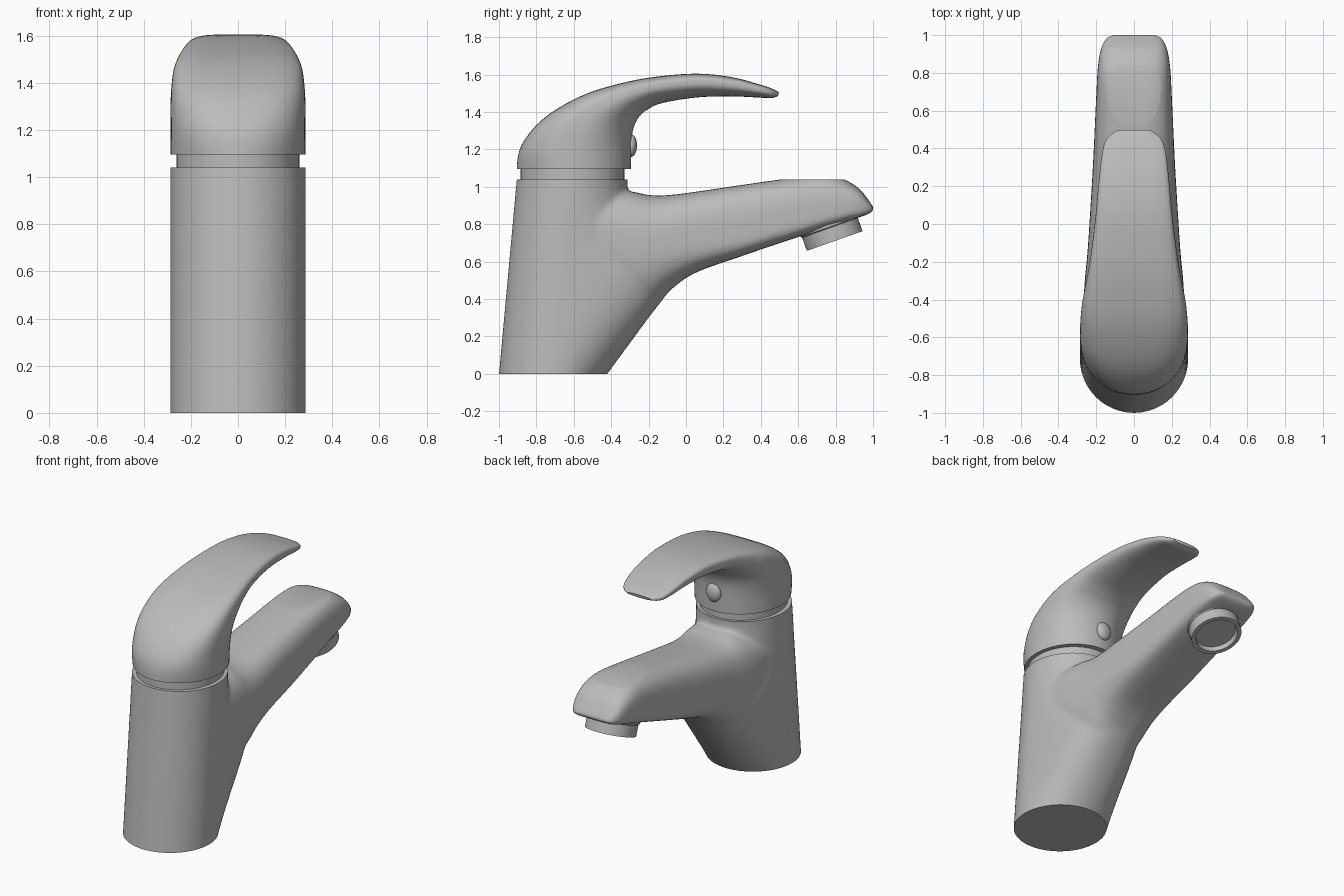
import bpy, bmesh, math
from mathutils import Matrix, Vector

if "Cube" in bpy.data.objects:
    bpy.data.objects.remove(bpy.data.objects["Cube"])

metal = bpy.data.materials.new("grey_metal")
metal.use_nodes = True
grey = (0.5, 0.5, 0.5, 1)
metal.diffuse_color = grey
metal.node_tree.nodes["Principled BSDF"].inputs["Base Color"].default_value = grey


def finish(bm, name, angle=35):
    """Turn a bmesh into a smooth-shaded object."""
    bmesh.ops.recalc_face_normals(bm, faces=bm.faces)
    mesh = bpy.data.meshes.new(name)
    bm.to_mesh(mesh)
    bm.free()
    obj = bpy.data.objects.new(name, mesh)
    bpy.context.collection.objects.link(obj)
    mesh.materials.append(metal)
    bpy.ops.object.select_all(action="DESELECT")
    obj.select_set(True)
    bpy.context.view_layer.objects.active = obj
    bpy.ops.object.shade_smooth_by_angle(angle=math.radians(angle))
    return obj


def refine(rows, steps=4):
    """Catmull-Rom interpolation between section rows."""
    out = []
    for i in range(len(rows) - 1):
        quad = (rows[max(i - 1, 0)], rows[i], rows[i + 1], rows[min(i + 2, len(rows) - 1)])
        for k in range(steps):
            t = k / steps
            out.append([b + t * ((c - a) + t * (2*a - 5*b + 4*c - d + t * (3*(b - c) + d - a))) / 2
                        for a, b, c, d in zip(*quad)])
    return out + [list(rows[-1])]


def loft(bm, rows, sides=64):
    """Row: y,z of first edge; y,z of second edge; half width; roundness at each; widest place."""
    rings = []
    for ay, az, by, bz, w, na, nb, wide in refine(rows):
        ring = []
        for k in range(sides):
            t = math.tau * k / sides
            co, si = math.cos(t), math.sin(t)
            n, reach = (na, -wide) if co < 0 else (nb, 1 - wide)
            f = wide + reach * abs(co) ** (2 / n)
            x = math.copysign(w * abs(si) ** (2 / n), si)
            ring.append(bm.verts.new((x, ay + (by - ay) * f, az + (bz - az) * f)))
        rings.append(ring)
    for lo, hi in zip(rings, rings[1:]):
        for k in range(sides):
            j = (k + 1) % sides
            bm.faces.new((lo[k], lo[j], hi[j], hi[k]))
    bm.faces.new(rings[0])
    bm.faces.new(rings[-1])


# Body: leaning column with a flared front, blended with the spout
bm = bmesh.new()
column = []
for z, front, n in ((-.08, -.475, 2), (0, -.42, 2), (.15, -.31, 2.2), (.3, -.2, 2.4), (.43, -.1, 2.4),
                    (.55, -.02, 2.2), (.7, -.14, 2), (.85, -.27, 2), (1.0, -.312, 2), (1.12, -.305, 2)):
    back = -1 + .0913 * z
    column.append((back, z, front, z, .287, 2, n, .29 / (front - back)))
loft(bm, column)
loft(bm, [
    (-.62, .97, -.62, .6, .27, 3, 2, .5),
    (-.42, .97, -.42, .4, .267, 3, 2, .5),
    (-.3, .975, -.28, .3, .26, 3, 2, .5),
    (-.2, .956, -.18, .35, .25, 3, 2.2, .5),
    (-.1, .955, -.08, .45, .242, 3, 2.5, .52),
    (.05, .973, .05, .54, .233, 3.2, 3, .6),
    (.3, 1.01, .3, .63, .218, 3.4, 3.5, .7),
    (.55, 1.045, .55, .715, .206, 3.5, 4, .7),
    (.72, 1.062, .72, .77, .198, 3.5, 4, .7),
    (.83, 1.045, .82, .802, .192, 3.5, 4, .7),
    (.92, .995, .9, .828, .18, 3.5, 4, .7),
    (.975, .93, .96, .848, .16, 3.5, 4, .7),
    (1.005, .885, .995, .865, .135, 3, 3, .5),
])
body = finish(bm, "body_and_spout")
remesh = body.modifiers.new("blend", "REMESH")
remesh.mode = "VOXEL"
remesh.voxel_size = .013
soften = body.modifiers.new("soften", "SMOOTH")
soften.factor = .5
soften.iterations = 8
# Trim the blended body flat at the floor and at the rim
bm = bmesh.new()
bm.from_object(body, bpy.context.evaluated_depsgraph_get())
bpy.data.objects.remove(body)
for height, up in ((0, -1), (1.04, 1)):
    cut = bmesh.ops.bisect_plane(bm, geom=bm.verts[:] + bm.edges[:] + bm.faces[:], dist=1e-5,
                                 plane_co=(0, 0, height), plane_no=(0, 0, up), clear_outer=True)
    rim = [e for e in cut["geom_cut"] if isinstance(e, bmesh.types.BMEdge)]
    bmesh.ops.edgeloop_fill(bm, edges=rim)
for f in bm.faces:
    f.material_index = 0
finish(bm, "body_and_spout", 40)

# Neck ring between body and lever
bm = bmesh.new()
bmesh.ops.create_cone(bm, cap_ends=True, segments=64, radius1=1, radius2=1, depth=.09,
                      matrix=Matrix.Translation((0, -.607, 1.07)) @ Matrix.Diagonal((.26, .277, 1, 1)))
finish(bm, "neck_ring")

# Lever: round cap that fans over into a thin blade
bm = bmesh.new()
loft(bm, [
    (-.905, 1.095, -.295, 1.095, .286, 2, 2, .5),
    (-.897, 1.17, -.293, 1.17, .286, 2.2, 2, .5),
    (-.87, 1.24, -.292, 1.225, .286, 2.4, 2, .5),
    (-.8, 1.33, -.288, 1.28, .286, 2.8, 2, .48),
    (-.7, 1.41, -.275, 1.33, .283, 3.2, 2, .45),
    (-.55, 1.49, -.25, 1.375, .274, 3.5, 2, .42),
    (-.4, 1.54, -.21, 1.41, .256, 3.6, 2, .4),
    (-.2, 1.583, -.13, 1.447, .23, 3.6, 2, .4),
    (.05, 1.605, .06, 1.478, .202, 3.6, 2.2, .4),
    (.25, 1.585, .25, 1.483, .184, 3.6, 2.4, .4),
    (.39, 1.548, .39, 1.477, .166, 3.4, 2.6, .4),
    (.46, 1.525, .455, 1.474, .14, 3, 2.6, .45),
    (.497, 1.505, .492, 1.485, .09, 2.5, 2.5, .5),
])
finish(bm, "lever")

# Button on the lever cap
bm = bmesh.new()
bmesh.ops.create_uvsphere(bm, u_segments=32, v_segments=16, radius=1,
                          matrix=Matrix.Translation((0, -.292, 1.22)) @ Matrix.Diagonal((.052, .03, .06, 1)))
finish(bm, "lever_button")

# Outlet nozzle: turned profile with a recessed face
bm = bmesh.new()
profile = [(0, .03), (.125, .03), (.132, 0), (.158, 0), (.158, .075), (.165, .08), (.165, .15), (0, .15)]
points = [bm.verts.new((r, 0, z)) for r, z in profile]
edges = [bm.edges.new(pair) for pair in zip(points, points[1:])]
bmesh.ops.spin(bm, geom=points + edges, cent=(0, 0, 0), axis=(0, 0, 1), angle=math.tau, steps=48)
bmesh.ops.remove_doubles(bm, verts=bm.verts, dist=1e-4)
bm.transform(Matrix.Translation((0, .795, .71)) @ Matrix.Rotation(.34, 4, "X"))
finish(bm, "outlet_nozzle")
